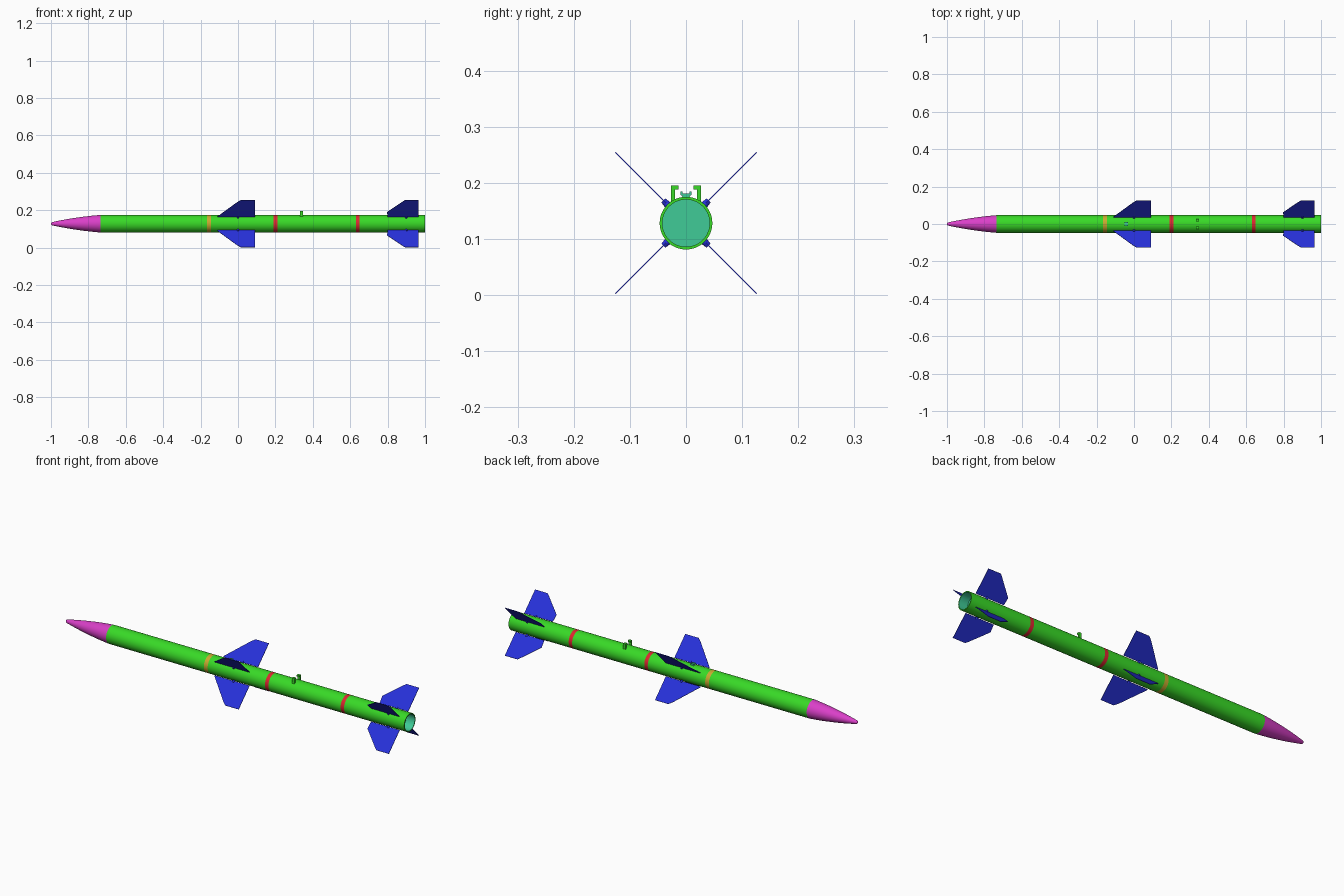
import bpy, bmesh, math
from mathutils import Matrix, Vector

if "Cube" in bpy.data.objects:
    bpy.data.objects.remove(bpy.data.objects["Cube"])

AXIS_Z = 0.128   # height of the body centre line
R = 0.047        # body radius


def mat(name, rgb):
    m = bpy.data.materials.new(name)
    m.diffuse_color = (*rgb, 1)
    m.use_nodes = True
    m.node_tree.nodes["Principled BSDF"].inputs["Base Color"].default_value = m.diffuse_color
    return m


green = mat("green", (0.04, 0.70, 0.02))
blue = mat("blue", (0.02, 0.03, 0.70))
pink = mat("pink", (0.70, 0.05, 0.58))
red = mat("red", (0.72, 0.02, 0.03))
yellow = mat("yellow", (0.58, 0.40, 0.03))
teal = mat("teal", (0.05, 0.60, 0.31))


def finish(bm, name, mats, smooth=False):
    bmesh.ops.recalc_face_normals(bm, faces=bm.faces)
    me = bpy.data.meshes.new(name)
    bm.to_mesh(me)
    bm.free()
    ob = bpy.data.objects.new(name, me)
    bpy.context.collection.objects.link(ob)
    for m in mats:
        me.materials.append(m)
    if smooth:
        bpy.ops.object.select_all(action='DESELECT')
        ob.select_set(True)
        bpy.context.view_layer.objects.active = ob
        bpy.ops.object.shade_smooth_by_angle(angle=math.radians(35))
    return ob


def lathe(name, profile, mats, pick=None, seg=48):
    """Spin (x, radius) points round the body axis."""
    bm = bmesh.new()
    vs = [bm.verts.new((x, 0, r)) for x, r in profile]
    es = [bm.edges.new(p) for p in zip(vs, vs[1:])]
    bmesh.ops.spin(bm, geom=vs + es, cent=(0, 0, 0), axis=(1, 0, 0),
                   angle=2 * math.pi, steps=seg)
    bmesh.ops.remove_doubles(bm, verts=bm.verts, dist=1e-5)
    if pick:
        for f in bm.faces:
            f.material_index = pick(f.calc_center_median().x)
    bmesh.ops.translate(bm, verts=bm.verts, vec=(0, 0, AXIS_Z))
    return finish(bm, name, mats, True)


def slab(bm, pts, to3d, offset):
    """Extrude a flat outline into a plate."""
    f = bm.faces.new([bm.verts.new(to3d(a, b)) for a, b in pts])
    g = bmesh.ops.extrude_face_region(bm, geom=[f])["geom"]
    bmesh.ops.translate(bm, vec=offset,
                        verts=[v for v in g if isinstance(v, bmesh.types.BMVert)])


# body tube with painted bands
def band(x):
    if -0.166 < x < -0.144:
        return 1
    return 2 if 0.19 < x < 0.21 or 0.63 < x < 0.65 else 0


lathe("body_tube",
      [(x, R) for x in (-0.735, -0.166, -0.144, 0.19, 0.21, 0.63, 0.65, 1)]
      + [(1, 0.042)], [green, yellow, red], band)

# recessed tail opening
lathe("tail_nozzle", [(1, 0.042), (0.95, 0.042), (0.95, 0)], [teal])

# ogive nose with a blunt tip
nose = [(-1, 0), (-0.999, 0.004), (-0.996, 0.0075)]
nose += [(-0.99 + 0.255 * t, 0.0095 + (R - 0.0095) * (1.45 * t - 0.45 * t * t))
         for t in [i / 12 for i in range(13)]]
lathe("nose_cone", nose, [pink])


# four diagonal fins per set, each on a short pivot
def fin_set(name, outline, pivot_x):
    for k in range(4):
        bm = bmesh.new()
        slab(bm, outline, lambda x, r: (x, -0.001, r), (0, 0.002, 0))
        bmesh.ops.create_cone(bm, cap_ends=True, segments=16, radius1=0.007,
                              radius2=0.005, depth=0.014,
                              matrix=Matrix.Translation((pivot_x, 0, 0.05)))
        turn = Matrix.Rotation(math.radians(45 + 90 * k), 4, 'X')
        bmesh.ops.transform(bm, verts=bm.verts,
                            matrix=Matrix.Translation((0, 0, AXIS_Z)) @ turn)
        finish(bm, f"{name}_{k + 1}", [blue])


fin_set("middle_fin", [(-0.11, 0.05), (-0.11, 0.054), (-0.005, 0.162),
                       (0.015, 0.178), (0.092, 0.178), (0.092, 0.05)], 0.0)
fin_set("tail_fin", [(0.80, 0.05), (0.797, 0.088), (0.875, 0.162),
                     (0.893, 0.178), (0.966, 0.178), (0.966, 0.05)], 0.9)

# pair of rear launch hooks, opening inward
for side, label in ((-1, "left"), (1, "right")):
    bm = bmesh.new()
    hook = [(0.027, 0.163), (0.027, 0.195), (0.013, 0.195),
            (0.013, 0.188), (0.020, 0.188), (0.020, 0.168)]
    slab(bm, hook, lambda y, z: (0.332, side * y, z), (0.016, 0, 0))
    finish(bm, f"rear_hook_{label}", [green])

# front launch lug, T-shaped section
bm = bmesh.new()
half = [(0.008, 0.172), (0.006, 0.177), (0.010, 0.178), (0.010, 0.184),
        (0.006, 0.184), (0.006, 0.181)]
lug = half + [(-y, z) for y, z in reversed(half)]
slab(bm, lug, lambda y, z: (-0.05, y, z), (0.018, 0, 0))
finish(bm, "front_lug", [teal])
